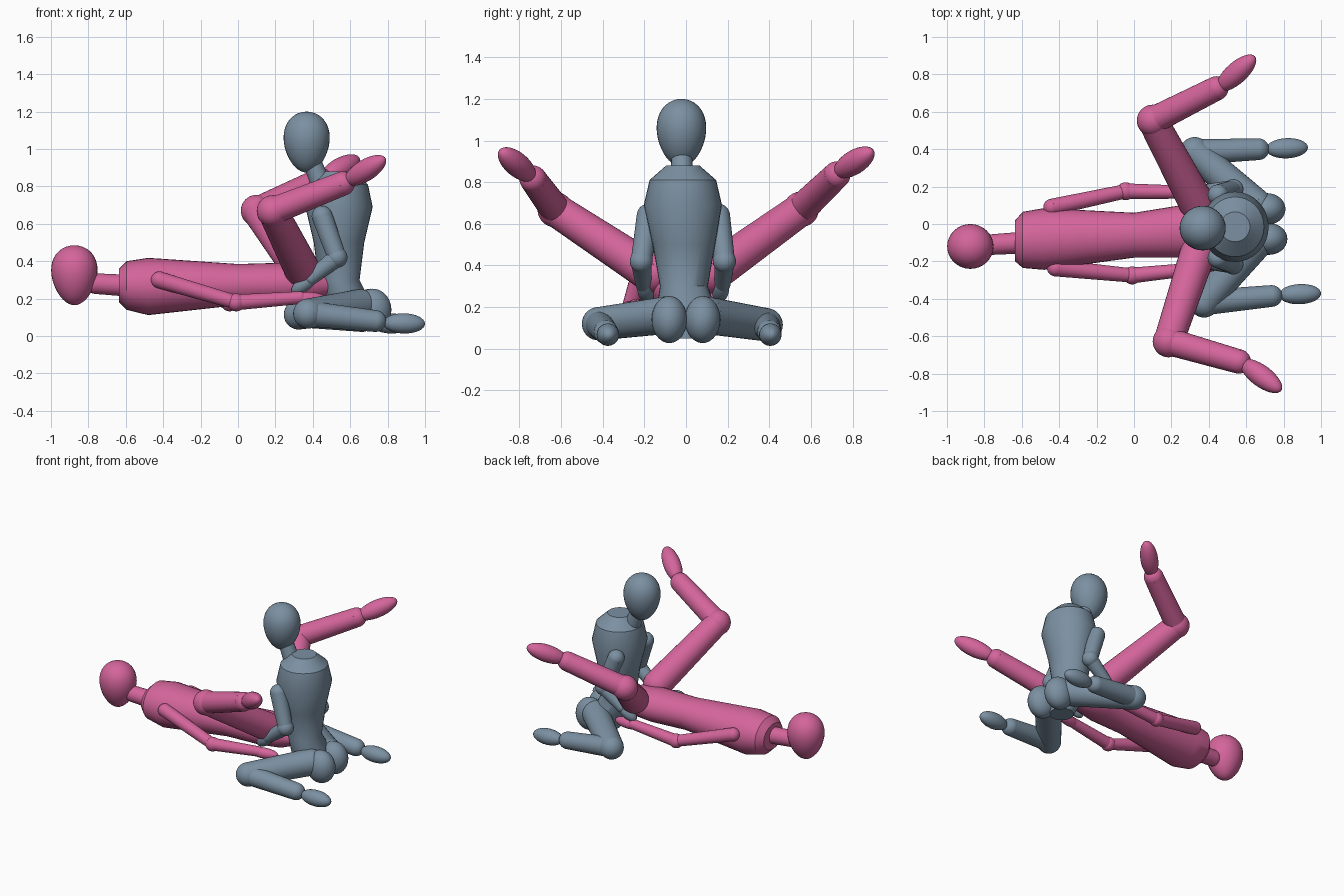
import bpy, bmesh, math
from mathutils import Vector, Matrix

if "Cube" in bpy.data.objects:
    bpy.data.objects.remove(bpy.data.objects["Cube"])


def material(name, rgb):
    m = bpy.data.materials.new(name)
    m.diffuse_color = (*rgb, 1)
    m.use_nodes = True
    m.node_tree.nodes["Principled BSDF"].inputs["Base Color"].default_value = m.diffuse_color
    return m


PINK = material("rose", (0.66, 0.13, 0.33))
SLATE = material("slate", (0.20, 0.28, 0.36))


def finish(bm, name, mat):
    bmesh.ops.recalc_face_normals(bm, faces=bm.faces)
    me = bpy.data.meshes.new(name)
    bm.to_mesh(me)
    bm.free()
    me.materials.append(mat)
    ob = bpy.data.objects.new(name, me)
    bpy.context.collection.objects.link(ob)
    bpy.ops.object.select_all(action='DESELECT')
    ob.select_set(True)
    bpy.context.view_layer.objects.active = ob
    bpy.ops.object.shade_smooth_by_angle(angle=math.radians(35))
    return ob


def align(a, b):
    """Matrix turning z to the line a-b, placed at its middle."""
    d = b - a
    return Matrix.Translation((a + b) / 2) @ d.to_track_quat('Z', 'Y').to_matrix().to_4x4()


def limb(name, mat, a, b, ra, rb):
    """Tapered limb with round ends."""
    a, b = Vector(a), Vector(b)
    bm = bmesh.new()
    bmesh.ops.create_cone(bm, cap_ends=True, segments=32, radius1=ra, radius2=rb,
                          depth=(b - a).length, matrix=align(a, b))
    for p, r in ((a, ra), (b, rb)):
        bmesh.ops.create_uvsphere(bm, u_segments=32, v_segments=16, radius=r,
                                  matrix=Matrix.Translation(p))
    return finish(bm, name, mat)


def ball(name, mat, c, size, egg=0.0):
    """Ellipsoid with half sizes; egg widens the top and narrows the bottom."""
    bm = bmesh.new()
    bmesh.ops.create_uvsphere(bm, u_segments=32, v_segments=20, radius=1)
    for v in bm.verts:
        k = 1 + egg * v.co.z
        v.co = Vector((v.co.x * size[0] * k, v.co.y * size[1] * k, v.co.z * size[2])) + Vector(c)
    return finish(bm, name, mat)


def tip(name, mat, a, b, r):
    """Long ellipsoid for a hand or foot."""
    a, b = Vector(a), Vector(b)
    bm = bmesh.new()
    bmesh.ops.create_uvsphere(bm, u_segments=32, v_segments=16, radius=1,
                              matrix=align(a, b) @ Matrix.Diagonal((r, r, (b - a).length / 2, 1)))
    return finish(bm, name, mat)


def torso(name, mat, rings, axis):
    """Round loft; each ring is (centre, half width, half depth)."""
    bm = bmesh.new()
    loops = []
    n = 32
    for c, ry, rd in rings:
        loop = []
        for i in range(n):
            t = 2 * math.pi * i / n
            off = (0, ry * math.cos(t), rd * math.sin(t)) if axis == 'X' else \
                  (rd * math.sin(t), ry * math.cos(t), 0)
            loop.append(bm.verts.new(Vector(c) + Vector(off)))
        loops.append(loop)
    for p, q in zip(loops, loops[1:]):
        for i in range(n):
            bm.faces.new((p[i], p[(i + 1) % n], q[(i + 1) % n], q[i]))
    bm.faces.new(loops[0])
    bm.faces.new(loops[-1])
    return finish(bm, name, mat)


def chain(prefix, mat, names, root, joint, end, tip_a, tip_b, radii):
    """Upper part, joint ball, lower part and hand or foot."""
    r0, r1, rj, r2, r3, rt = radii
    limb(f"{prefix}_{names[0]}", mat, root, joint, r0, r1)
    ball(f"{prefix}_{names[1]}", mat, joint, (rj, rj, rj))
    limb(f"{prefix}_{names[2]}", mat, joint, end, r2, r3)
    tip(f"{prefix}_{names[3]}", mat, tip_a, tip_b, rt)


ARM = ("upper_arm", "elbow", "forearm", "hand")
LEG = ("thigh", "knee", "shin", "foot")

# Reclining figure: head, neck and body
ball("reclining_head", PINK, (-0.875, -0.12, 0.325), (0.122, 0.118, 0.16), 0.18)
limb("reclining_neck", PINK, (-0.76, -0.11, 0.28), (-0.60, -0.10, 0.27), 0.055, 0.058)
torso("reclining_torso", PINK, [
    ((-0.635, -0.09, 0.27), 0.11, 0.09),
    ((-0.595, -0.085, 0.27), 0.15, 0.13),
    ((-0.48, -0.08, 0.265), 0.165, 0.153),
    ((0.0, -0.06, 0.275), 0.12, 0.11),
    ((0.25, -0.04, 0.28), 0.14, 0.112),
    ((0.40, -0.03, 0.28), 0.12, 0.10),
    ((0.50, -0.03, 0.27), 0.06, 0.05)], 'X')

# Reclining figure: arms and raised legs
ARM_R = (0.045, 0.038, 0.048, 0.042, 0.034, 0.036)
chain("reclining_right", PINK, ARM, (-0.42, -0.235, 0.30), (-0.01, -0.275, 0.18),
      (0.33, -0.24, 0.205), (0.27, -0.25, 0.20), (0.47, -0.21, 0.20), ARM_R)
chain("reclining_left", PINK, ARM, (-0.44, 0.09, 0.30), (-0.045, 0.175, 0.18),
      (0.30, 0.17, 0.205), (0.25, 0.17, 0.20), (0.45, 0.16, 0.20), ARM_R)
LEG_R = (0.095, 0.08, 0.085, 0.073, 0.065, 0.058)
chain("reclining_right", PINK, LEG, (0.34, -0.16, 0.36), (0.185, -0.628, 0.668),
      (0.56, -0.735, 0.815), (0.575, -0.735, 0.82), (0.785, -0.89, 0.95), LEG_R)
chain("reclining_left", PINK, LEG, (0.33, 0.12, 0.36), (0.10, 0.553, 0.67),
      (0.44, 0.725, 0.835), (0.45, 0.72, 0.84), (0.645, 0.895, 0.95), LEG_R)

# Kneeling figure: head, neck and body
ball("kneeling_head", SLATE, (0.367, -0.022, 1.037), (0.122, 0.118, 0.163), 0.15)
limb("kneeling_neck", SLATE, (0.40, -0.02, 0.92), (0.46, -0.02, 0.77), 0.05, 0.055)
torso("kneeling_torso", SLATE, [
    ((0.54, -0.015, 0.88), 0.08, 0.08),
    ((0.54, -0.015, 0.81), 0.16, 0.155),
    ((0.54, -0.015, 0.69), 0.188, 0.18),
    ((0.54, -0.01, 0.50), 0.15, 0.135),
    ((0.54, -0.01, 0.30), 0.115, 0.11),
    ((0.58, 0.0, 0.20), 0.14, 0.12),
    ((0.62, 0.0, 0.05), 0.08, 0.08)], 'Z')

# Kneeling figure: seat, arms and folded legs
for side, s, dx in (("right", -1, 0.72), ("left", 1, 0.71)):
    ball(f"kneeling_{side}_buttock", SLATE, (dx, s * 0.08, 0.14), (0.10, 0.085, 0.113))
    y = s * 0.2 - 0.015
    chain(f"kneeling_{side}", SLATE, ARM, (0.45, y * 0.84, 0.64), (0.53, y, 0.42),
          (0.39, y * 0.95, 0.31), (0.42, y * 0.95, 0.33), (0.29, y * 0.85, 0.23),
          (0.056, 0.05, 0.055, 0.05, 0.038, 0.04))
KNEEL_R = (0.09, 0.08, 0.08, 0.068, 0.058, 0.054)
chain("kneeling_right", SLATE, LEG, (0.65, -0.10, 0.16), (0.375, -0.42, 0.12),
      (0.735, -0.385, 0.08), (0.775, -0.38, 0.07), (1.0, -0.37, 0.065), KNEEL_R)
chain("kneeling_left", SLATE, LEG, (0.65, 0.10, 0.16), (0.325, 0.385, 0.115),
      (0.665, 0.40, 0.08), (0.705, 0.40, 0.07), (0.93, 0.41, 0.065), KNEEL_R)
